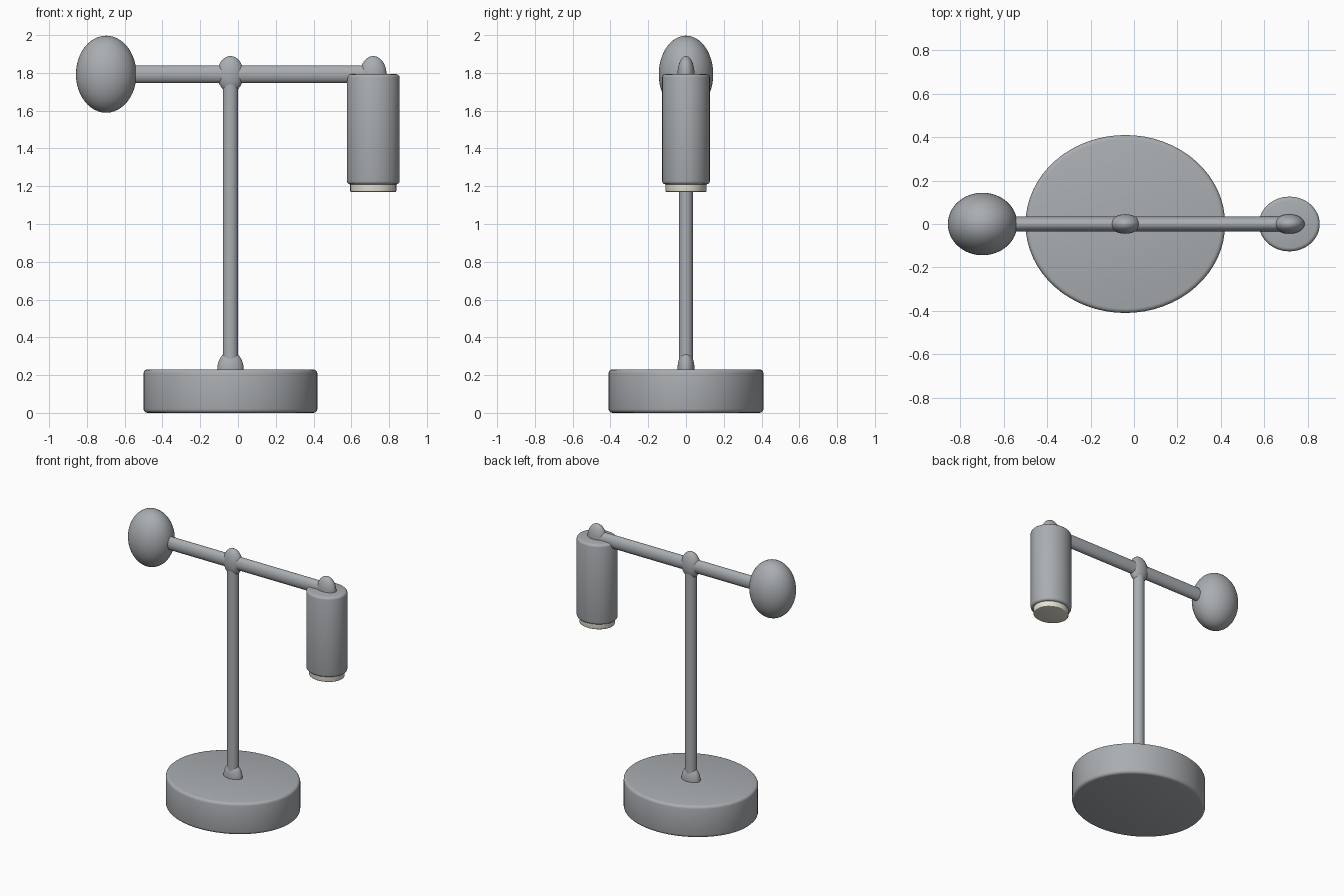
import bpy
import math
from mathutils import Vector

cube = bpy.data.objects.get("Cube")
if cube:
    bpy.data.objects.remove(cube, do_unlink=True)


def material(name, color):
    mat = bpy.data.materials.new(name)
    mat.use_nodes = True
    mat.diffuse_color = color
    mat.node_tree.nodes["Principled BSDF"].inputs["Base Color"].default_value = color
    return mat


GREY = material("brushed grey", (0.40, 0.42, 0.44, 1))
CREAM = material("warm cream", (0.80, 0.76, 0.66, 1))


def finish(name, mat, scale, bevel=0.0):
    """Name, size, round and smooth the active primitive."""
    obj = bpy.context.object
    obj.name = obj.data.name = name
    obj.scale = scale
    bpy.ops.object.transform_apply(location=False, rotation=False, scale=True)
    obj.data.materials.append(mat)
    if bevel:
        mod = obj.modifiers.new("rounded_rim", 'BEVEL')
        mod.width = bevel
        mod.segments = 3
        mod.limit_method = 'ANGLE'
        mod.angle_limit = math.radians(40)
        bpy.ops.object.modifier_apply(modifier=mod.name)
    bpy.ops.object.shade_smooth_by_angle(angle=math.radians(35))
    return obj


def cylinder(name, mat, x, z0, z1, rx, ry, bevel=0.0):
    bpy.ops.mesh.primitive_cylinder_add(vertices=64, radius=1, depth=1,
                                        location=(x, 0, (z0 + z1) / 2))
    return finish(name, mat, (rx, ry, z1 - z0), bevel)


def ellipsoid(name, x, z, radii):
    bpy.ops.mesh.primitive_uv_sphere_add(segments=48, ring_count=24, radius=1,
                                         location=(x, 0, z))
    return finish(name, GREY, radii)


POST_X, HEAD_X, ARM_Z = -0.04, 0.716, 1.793

# Weighted base and upright post
cylinder("base", GREY, POST_X, 0.0, 0.23, 0.46, 0.41, 0.02)
cylinder("post", GREY, POST_X, 0.2, ARM_Z, 0.04, 0.037)

# Horizontal arm
ARM_START, ARM_END = -0.62, HEAD_X
bpy.ops.mesh.primitive_cylinder_add(vertices=48, radius=1, depth=1)
arm = finish("arm", GREY, (0.047, 0.034, ARM_END - ARM_START))
arm.rotation_euler.y = math.pi / 2
arm.location = Vector(((ARM_START + ARM_END) / 2, 0, ARM_Z))

# Counterweight and joints
ellipsoid("counterweight", -0.698, 1.793, (0.16, 0.144, 0.204))
for name, x, z in (("base_joint", POST_X, 0.23), ("post_joint", POST_X, ARM_Z),
                   ("head_joint", HEAD_X, ARM_Z)):
    ellipsoid(name, x, z, (0.07, 0.045, 0.096))

# Lamp head with its diffuser
cylinder("lamp_head", GREY, HEAD_X, 1.21, 1.793, 0.14, 0.126, 0.017)
cylinder("diffuser", CREAM, HEAD_X, 1.17, 1.25, 0.122, 0.108, 0.005)
